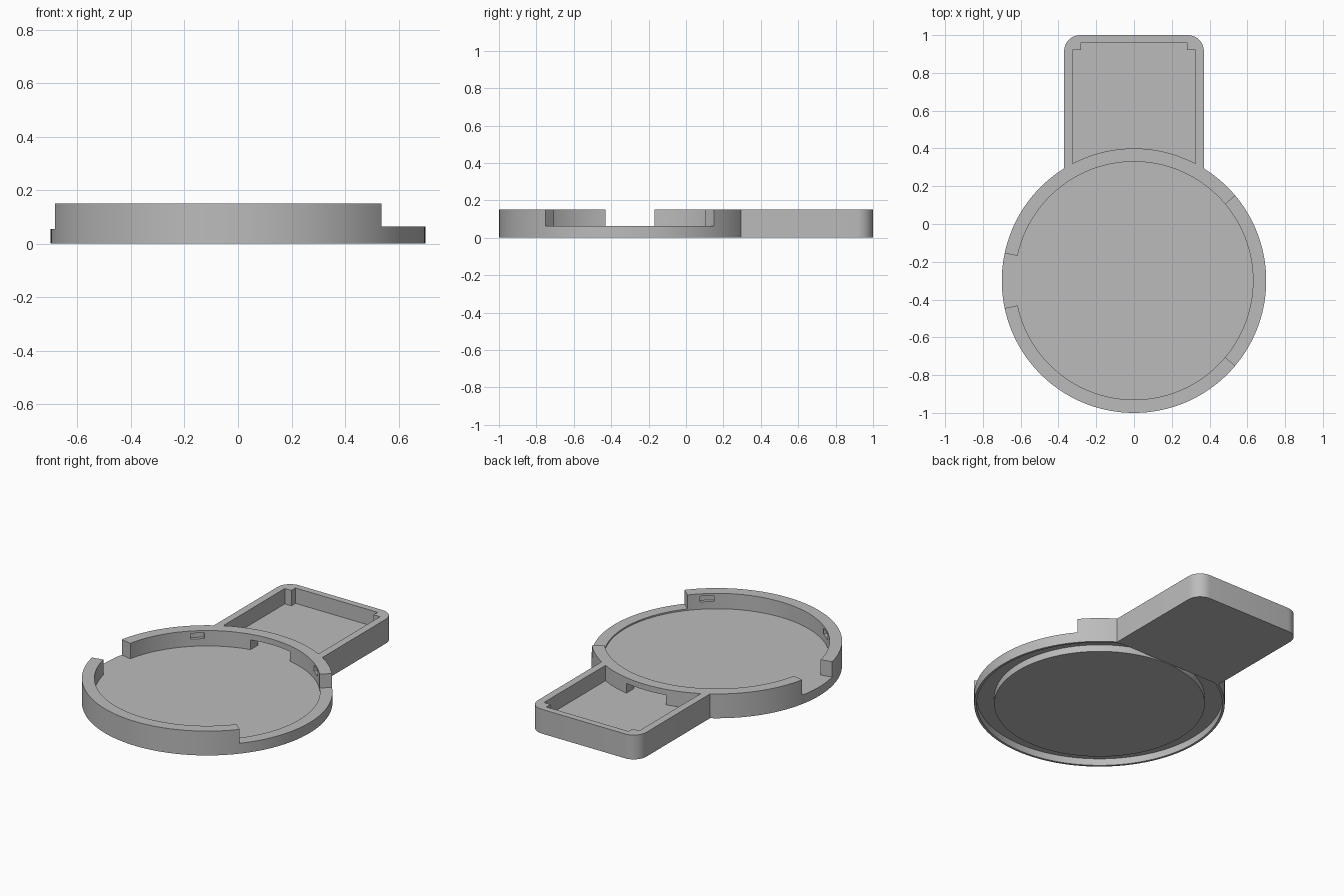
import bpy, bmesh, math

if "Cube" in bpy.data.objects:
    bpy.data.objects.remove(bpy.data.objects["Cube"])

CY = -0.3            # centre of the round tray
R_OUT, R_IN = 0.70, 0.63
FLOOR, RIM, TOP = 0.055, 0.064, 0.15
TAB_Y = 0.294        # where the tab meets the round tray

grey = bpy.data.materials.new("grey plastic")
grey.diffuse_color = (0.5, 0.5, 0.5, 1)
grey.use_nodes = True
grey.node_tree.nodes["Principled BSDF"].inputs["Base Color"].default_value = grey.diffuse_color


def finish(bm, name):
    bmesh.ops.recalc_face_normals(bm, faces=bm.faces)
    me = bpy.data.meshes.new(name)
    bm.to_mesh(me)
    bm.free()
    ob = bpy.data.objects.new(name, me)
    bpy.context.collection.objects.link(ob)
    me.materials.append(grey)
    return ob


def prism(name, outline, z0, z1):
    """Extrude a flat outline from z0 to z1."""
    bm = bmesh.new()
    face = bm.faces.new([bm.verts.new((x, y, z0)) for x, y in outline])
    new = bmesh.ops.extrude_face_region(bm, geom=[face])["geom"]
    for v in new:
        if isinstance(v, bmesh.types.BMVert):
            v.co.z = z1
    return finish(bm, name)


def box(name, x0, x1, y0, y1, z0, z1):
    return prism(name, [(x0, y0), (x1, y0), (x1, y1), (x0, y1)], z0, z1)


def arc(r, a0, a1, step=2, cx=0.0, cy=CY):
    n = round((a1 - a0) / step)
    angles = [math.radians(a0 + (a1 - a0) * i / n) for i in range(n + 1)]
    return [(cx + r * math.cos(a), cy + r * math.sin(a)) for a in angles]


def sector(name, r0, r1, a0, a1, z0, z1):
    return prism(name, arc(r1, a0, a1) + arc(r0, a0, a1)[::-1], z0, z1)


def disc(name, r, z0, z1):
    return prism(name, arc(r, 0, 360)[:-1], z0, z1)


def combine(target, tool, op):
    mod = target.modifiers.new(op, "BOOLEAN")
    mod.operation, mod.object, mod.solver = op, tool, "EXACT"
    bpy.context.view_layer.objects.active = target
    bpy.ops.object.modifier_apply(modifier=mod.name)
    bpy.data.objects.remove(tool, do_unlink=True)


# Rectangular tab with rounded far corners
rc = 0.085
tab = prism("tab", [(-0.37, TAB_Y), (0.37, TAB_Y)]
            + arc(rc, 0, 90, 10, 0.37 - rc, 1 - rc)
            + arc(rc, 90, 180, 10, -0.37 + rc, 1 - rc), 0, TOP)

# Tab pocket, with square posts left in the far corners
combine(tab, prism("pocket", [(-0.325, 0.2), (0.325, 0.2), (0.325, 0.92), (0.28, 0.92),
                              (0.28, 0.96), (-0.28, 0.96), (-0.28, 0.92), (-0.325, 0.92)],
                   FLOOR, 0.3), "DIFFERENCE")

# Small slits beside the rounded corners
for s in (-1, 1):
    x0, x1 = sorted((s * 0.362, s * 0.4))
    combine(tab, box("slit", x0, x1, 0.951, 0.96, 0.055, 0.3), "DIFFERENCE")

# Round tray floor, tall walls and low rim
body = disc("holder_body", R_OUT, 0, FLOOR)
combine(body, tab, "UNION")
for a0, a1, top in ((40, 168, TOP), (192, 320, TOP), (-40, 40, RIM)):
    combine(body, sector("wall", R_IN, R_OUT, a0, a1, 0.02, top), "UNION")

# Passage under the bridge between tray and tab
combine(body, box("passage", -0.135, 0.135, 0.2, 0.5, FLOOR, 0.115), "DIFFERENCE")

# Four snap recesses on the inside of the wall
for a in (50, 130, 230, 310):
    combine(body, sector("recess", 0.60, 0.65, a - 3.5, a + 3.5, 0.10, 0.135), "DIFFERENCE")

# Groove under the tray, stopped by the tab
groove = disc("groove", 0.686, -0.05, 0.042)
combine(groove, disc("core", 0.588, -0.1, 0.1), "DIFFERENCE")
combine(groove, box("stop", -0.6, 0.6, TAB_Y, 0.6, -0.1, 0.1), "DIFFERENCE")
combine(body, groove, "DIFFERENCE")

# Smooth round walls with sharp edges
bpy.ops.object.select_all(action="DESELECT")
body.select_set(True)
bpy.context.view_layer.objects.active = body
bpy.ops.object.shade_smooth_by_angle(angle=math.radians(25))
